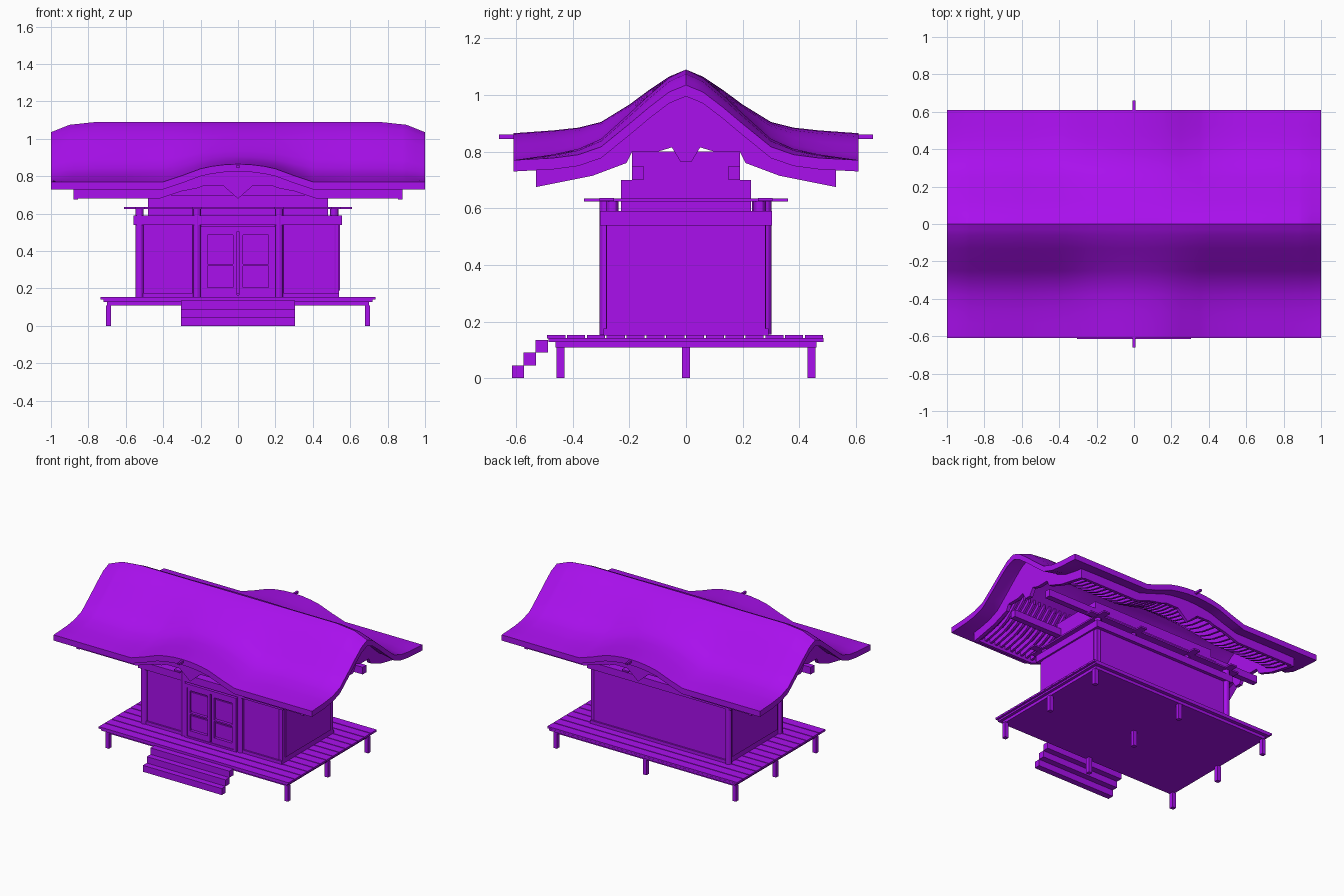
import bpy, bmesh, math
from mathutils import Vector

if "Cube" in bpy.data.objects:
    bpy.data.objects.remove(bpy.data.objects["Cube"])

mat = bpy.data.materials.new("purple")
mat.diffuse_color = (0.40, 0.005, 0.85, 1)
mat.use_nodes = True
mat.node_tree.nodes["Principled BSDF"].inputs["Base Color"].default_value = mat.diffuse_color


def finish(name, bm, smooth=False):
    bmesh.ops.recalc_face_normals(bm, faces=bm.faces)
    me = bpy.data.meshes.new(name)
    bm.to_mesh(me)
    bm.free()
    ob = bpy.data.objects.new(name, me)
    bpy.context.collection.objects.link(ob)
    me.materials.append(mat)
    if smooth:
        bpy.ops.object.select_all(action='DESELECT')
        ob.select_set(True)
        bpy.context.view_layer.objects.active = ob
        bpy.ops.object.shade_smooth_by_angle(angle=math.radians(30))
    return ob


def boxes(name, spans):
    """Boxes given as (x0, x1, y0, y1, z0, z1), joined in one object."""
    bm = bmesh.new()
    for x0, x1, y0, y1, z0, z1 in spans:
        vs = bmesh.ops.create_cube(bm, size=1)["verts"]
        for v in vs:
            v.co = Vector(((x0 + x1) / 2 + v.co.x * (x1 - x0),
                           (y0 + y1) / 2 + v.co.y * (y1 - y0),
                           (z0 + z1) / 2 + v.co.z * (z1 - z0)))
    return finish(name, bm)


def extrude(bm, faces, vec):
    r = bmesh.ops.extrude_face_region(bm, geom=faces, use_keep_orig=True)
    vs = [g for g in r["geom"] if isinstance(g, bmesh.types.BMVert)]
    bmesh.ops.translate(bm, verts=vs, vec=vec)


def plate(name, pts, vec):
    bm = bmesh.new()
    f = bm.faces.new([bm.verts.new(p) for p in pts])
    extrude(bm, [f], vec)
    return finish(name, bm)


def lerp(table, t):
    t = abs(t)
    for (a, va), (b, vb) in zip(table, table[1:]):
        if t <= b:
            return va + (vb - va) * (t - a) / (b - a)
    return table[-1][1]


# Roof surface: slope profile, sagging ridge ends and a hump over each eave centre
SLOPE = [(0, 1.09), (.06, 1.06), (.13, 1.0), (.2, .935), (.3, .845), (.38, .81), (.47, .79), (.61, .77)]
HUMP = [(0, .095), (.07, .092), (.14, .083), (.2, .07), (.3, .033), (.4, 0), (1, 0)]
HUMP_Y = [(0, 0), (.06, .05), (.2, .33), (.33, .72), (.45, .88), (.61, 1)]
END = [(0, 0), (.76, 0), (.9, .015), (1, .055)]


def roof(x, y):
    return lerp(SLOPE, y) + lerp(HUMP, x) * lerp(HUMP_Y, y) - lerp(END, x) * (1 - abs(y) / .61)


def mirror(vals):
    return sorted({s * v for v in vals for s in (-1, 1)} | {0})


XS = [.07, .14, .2, .25, .3, .35, .4, .6, .76, .83, .88]
YS = [.03, .06, .13, .2, .25, .3, .38, .47, .53]


def sheet(name, xs, ys, offset, thick):
    bm = bmesh.new()
    g = [[bm.verts.new((x, y, roof(x, y) - offset)) for y in ys] for x in xs]
    fs = [bm.faces.new((g[i][j], g[i + 1][j], g[i + 1][j + 1], g[i][j + 1]))
          for i in range(len(xs) - 1) for j in range(len(ys) - 1)]
    extrude(bm, fs, (0, 0, -thick))
    return finish(name, bm, True)


sheet("roof_shell", mirror(XS + [.9, .95, 1]), mirror(YS + [.57, .61]), 0, .04)
sheet("roof_underlayer", mirror(XS), mirror(YS), .039, .015)

# Curved rafters under both slopes
bm = bmesh.new()
for i in range(-20, 21):
    x = i * .042
    for s in (-1, 1):
        ys = (.18, .25, .3, .38, .47, .525)
        top = [(x - .008, s * y, roof(x, y) - .05) for y in ys]
        bot = [(x - .008, s * y, roof(x, y) - .085) for y in reversed(ys)]
        f = bm.faces.new([bm.verts.new(p) for p in top + bot])
        extrude(bm, [f], (.016, 0, 0))
finish("rafters", bm)

# Gable boards and eave boards with hanging ornaments
GABLE_LOW = [(.53, .675), (.33, .715), (.21, .76), (.19, .80), (.1, .80), (.05, .815), (.035, .79), (.02, .765)]
EAVE_LOW = [(.88, .68), (.42, .68), (.3, .72), (.22, .735), (.18, .75), (.08, .75)]
for s in (-1, 1):
    top = [(s * .88, y, roof(.88, y) - .035) for y in mirror(YS)]
    low = [(s * .88, y, z) for y, z in GABLE_LOW]
    low += [(s * .88, -y, z) for y, z in reversed(GABLE_LOW)]
    plate("gable_board", top + low, (-s * .025, 0, 0))
    top = [(x, s * .53, roof(x, .53) - .035) for x in mirror(XS)]
    low = [(x, s * .53, z) for x, z in EAVE_LOW] + [(0, s * .53, .68)]
    low += [(-x, s * .53, z) for x, z in reversed(EAVE_LOW)]
    plate("eave_board", top + low, (0, -s * .02, 0))
boxes("eave_pins", [(-.007, .007, s * .63 - .03, s * .63 + .03, .845, .86) for s in (-1, 1)])

# Purlins and upper core between walls and roof
boxes("purlins", [(-.86, .86, s * .17 - .02, s * .17 + .02, .70, .75) for s in (-1, 1)])
boxes("upper_core", [(-.48, .48, -.23, .23, .58, .70), (-.48, .48, -.19, .19, .70, .80)])

# Walls, with a raised panel on the sides
boxes("walls", [(-.53, .54, -.28, .28, .15, .59)])
boxes("side_panels", [(.54, .545, -.25, .25, .19, .54), (-.535, -.53, -.25, .25, .19, .54)])
boxes("wall_sills", [(-.53, .54, s * .285 - .006, s * .285 + .006, .15, .175) for s in (-1, 1)])

# Round posts
bm = bmesh.new()
for x, y in [(-.527, -.28), (-.527, .28), (-.22, -.283), (.22, -.283), (.515, -.26),
             (.515, .26), (-.22, .255), (.22, .255)]:
    r = bmesh.ops.create_cone(bm, cap_ends=True, segments=12, radius1=.022, radius2=.022, depth=.475)
    bmesh.ops.translate(bm, verts=r["verts"], vec=(x, y, .3925))
finish("posts", bm, True)

# Head beam ring and thin crossed plates over it
boxes("head_beams", [(-.56, .555, s * .29 - .013, s * .29 + .013, .54, .59) for s in (-1, 1)]
      + [(s * .54 - .017, s * .54 + .017, -.30, .30, .54, .59) for s in (-1, 1)])
boxes("top_plates", [(-.61, .61, s * .28 - .025, s * .28 + .025, .625, .636) for s in (-1, 1)]
      + [(x - .025, x + .025, -.36, .36, .624, .635) for x in (-.525, -.22, .22, .525)])

# Double door: frame, two leaves with rails
boxes("door_frame", [(-.20, -.18, -.305, -.27, .15, .53), (.18, .20, -.305, -.27, .15, .53),
                     (-.20, .20, -.305, -.27, .505, .53), (-.20, .20, -.305, -.27, .15, .165)])
leaf = []
for s in (-1, 1):
    for x in (.016, .172):
        leaf.append((s * x - .01, s * x + .01, -.30, -.27, .165, .505))
    for z0, z1 in ((.165, .205), (.215, .305), (.32, .33), (.345, .47), (.485, .505)):
        d = -.30 if z1 - z0 < .05 else -.287
        leaf.append((s * .094 - .08, s * .094 + .08, d, -.27, z0, z1))
boxes("door_leaves", leaf)

# Veranda deck: boards, slab, rim and legs
n = 14
w = .98 / n
boxes("deck_boards", [(-.735, .735, -.49 + i * w, -.49 + (i + 1) * w - .006, .14, .153) for i in range(n)])
boxes("deck_frame", [(-.72, .72, -.485, .485, .128, .142), (-.70, .70, -.46, .46, .108, .129)])
boxes("deck_legs", [(x - .014, x + .014, y - .014, y + .014, 0, .11)
                    for x in (-.693, 0, .693) for y in (-.443, 0, .443)])

# Front steps
boxes("steps", [(-.305, .305, -.615 + i * .042, -.572 + i * .042, i * .045, .045 + i * .045) for i in range(3)])
